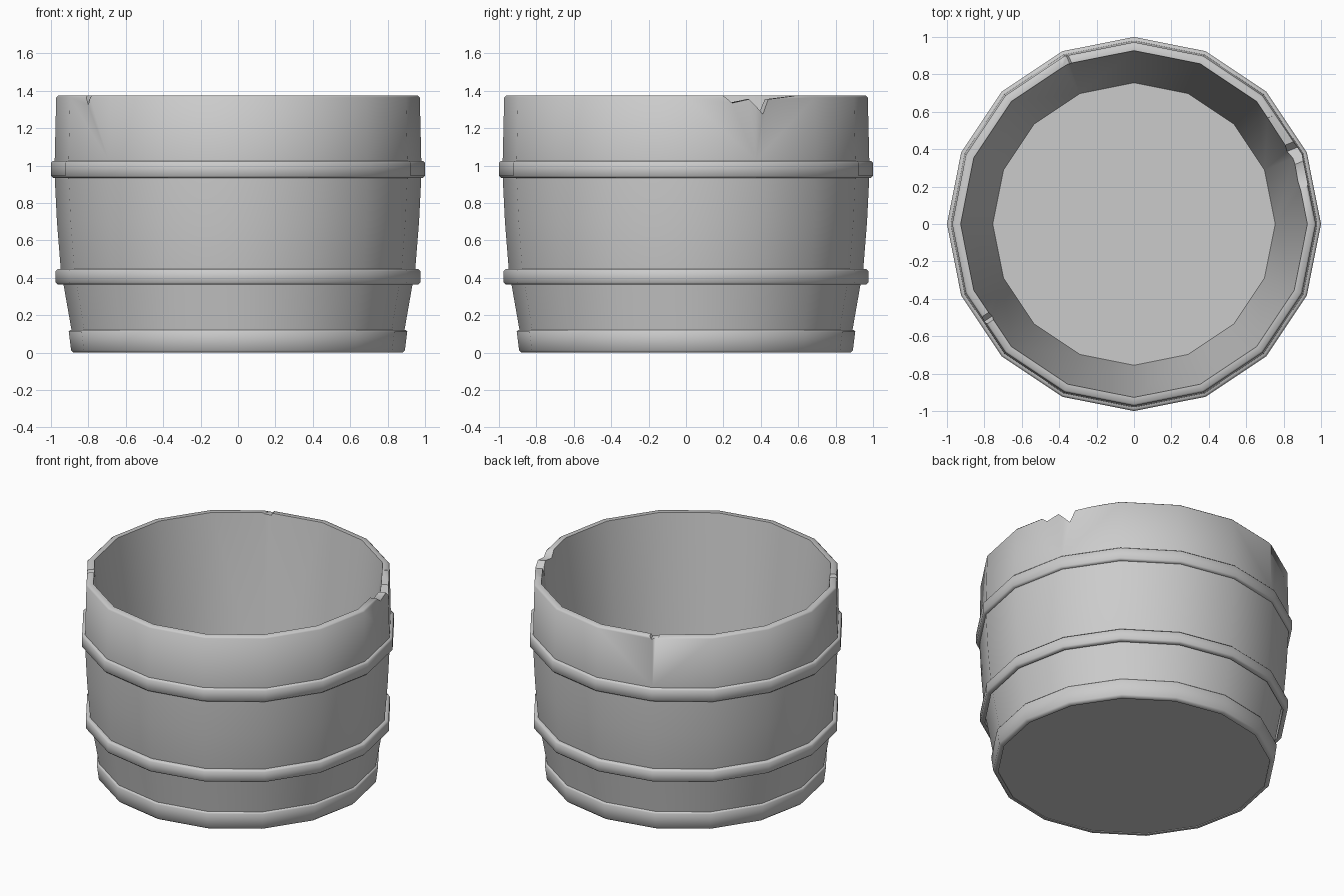
import bpy, bmesh, math
from mathutils import Matrix, Vector

SIDES = 16

cube = bpy.data.objects.get("Cube")
if cube:
    bpy.data.objects.remove(cube, do_unlink=True)

grey = bpy.data.materials.new("plain grey")
grey.use_nodes = True
colour = (0.6, 0.6, 0.6, 1)
grey.diffuse_color = colour
grey.node_tree.nodes["Principled BSDF"].inputs["Base Color"].default_value = colour


def add_object(name, bm):
    bmesh.ops.recalc_face_normals(bm, faces=bm.faces)
    mesh = bpy.data.meshes.new(name)
    bm.to_mesh(mesh)
    bm.free()
    mesh.materials.append(grey)
    obj = bpy.data.objects.new(name, mesh)
    bpy.context.collection.objects.link(obj)
    return obj


def activate(obj):
    bpy.ops.object.select_all(action='DESELECT')
    obj.select_set(True)
    bpy.context.view_layer.objects.active = obj


def smooth(obj):
    activate(obj)
    bpy.ops.object.shade_smooth_by_angle(angle=math.radians(52))


def lathe(name, profile, closed):
    """Sweep (radius, z) points round z; an open profile gets end caps."""
    bm = bmesh.new()
    rings = []
    for r, z in profile:
        rings.append([bm.verts.new((r * math.cos(math.tau * i / SIDES),
                                    r * math.sin(math.tau * i / SIDES), z))
                      for i in range(SIDES)])
    pairs = list(zip(rings, rings[1:]))
    if closed:
        pairs.append((rings[-1], rings[0]))
    else:
        bm.faces.new(rings[0])
        bm.faces.new(rings[-1])
    for a, b in pairs:
        for i in range(SIDES):
            j = (i + 1) % SIDES
            bm.faces.new((a[i], a[j], b[j], b[i]))
    return add_object(name, bm)


def hoop(name, inner, outer, low, high, c=0.01):
    """Flat metal band with softened outer corners."""
    obj = lathe(name, [(inner, low), (outer - c, low), (outer, low + c),
                       (outer, high - c), (outer - c, high), (inner, high)], True)
    smooth(obj)


def notch(tub, degrees, outline):
    """Cut a chip (sideways, z) through the rim at the given bearing."""
    bm = bmesh.new()
    face = bm.faces.new([bm.verts.new((0.75, s, z)) for s, z in outline])
    out = bmesh.ops.extrude_face_region(bm, geom=[face])
    moved = [v for v in out["geom"] if isinstance(v, bmesh.types.BMVert)]
    bmesh.ops.translate(bm, vec=Vector((0.4, 0, 0)), verts=moved)
    bmesh.ops.transform(bm, matrix=Matrix.Rotation(math.radians(degrees), 4, 'Z'),
                        verts=bm.verts)
    cutter = add_object("rim_cutter", bm)
    cutter.hide_render = True
    mod = tub.modifiers.new("chip", 'BOOLEAN')
    mod.operation = 'DIFFERENCE'
    mod.solver = 'EXACT'
    mod.object = cutter
    activate(tub)
    bpy.ops.object.modifier_apply(modifier=mod.name)
    bpy.data.objects.remove(cutter, do_unlink=True)


# Hollow tub: outside from the base up, over the lip, straight down to the floor
tub = lathe("tub_body", [
    (0.87, 0.005), (0.89, 0.12), (0.933, 0.365), (0.948, 0.45), (0.968, 0.7),
    (0.98, 0.94), (0.98, 1.03), (0.972, 1.365), (0.962, 1.375),
    (0.927, 1.375), (0.755, 0.12)], False)

# Chips broken out of the rim
notch(tub, 22.5, [(-0.2, 1.4), (-0.17, 1.372), (-0.125, 1.335), (-0.035, 1.355),
                  (0.045, 1.275), (0.08, 1.355), (0.25, 1.373), (0.26, 1.4)])
notch(tub, 112.5, [(-0.04, 1.4), (-0.01, 1.36), (0.03, 1.367), (0.06, 1.4)])
notch(tub, 213, [(-0.04, 1.4), (0.0, 1.325), (0.03, 1.4)])
smooth(tub)

# Hoops round the staves
hoop("upper_hoop", 0.972, 1.0, 0.935, 1.025)
hoop("lower_hoop", 0.945, 0.975, 0.365, 0.447)

# Tapered band round the foot
foot = lathe("foot_band", [(0.86, 0), (0.88, 0), (0.892, 0.012), (0.905, 0.112),
                           (0.897, 0.122), (0.87, 0.122)], True)
smooth(foot)
